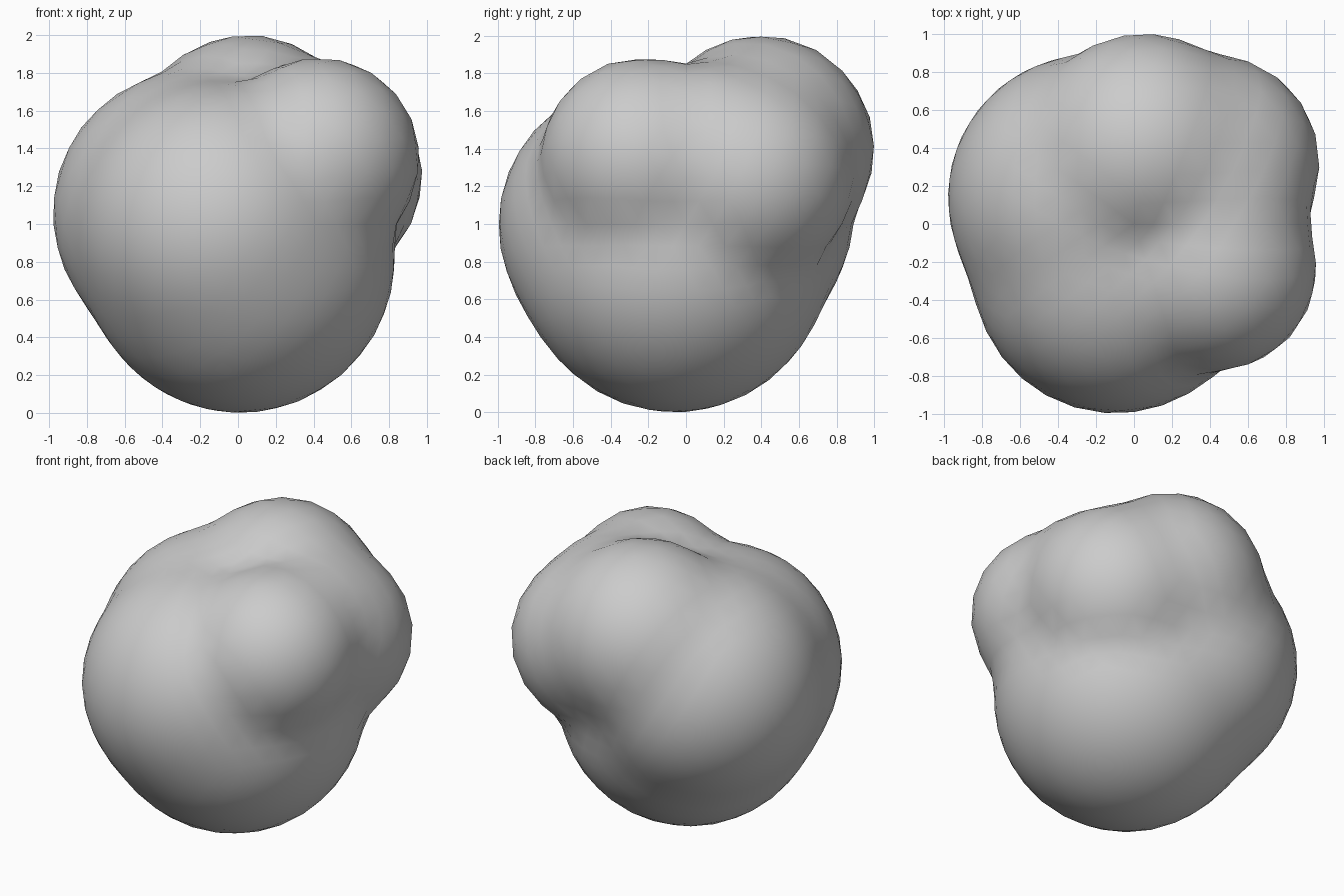
import bpy
import bmesh
import math
from mathutils import Vector

cube = bpy.data.objects.get("Cube")
if cube:
    bpy.data.objects.remove(cube, do_unlink=True)

# Lobes that melt into one lump: centre and radius
LOBES = [
    (Vector((0.01, -0.06, 0.82)), 0.82),    # main body
    (Vector((0.43, -0.24, 1.35)), 0.53),    # front left knob
    (Vector((0.05, 0.40, 1.40)), 0.60),     # top back knob
    (Vector((0.42, 0.33, 1.25)), 0.555),    # side knob
    (Vector((0.45, 0.12, 1.41)), 0.44),     # ridge joining the knobs
    (Vector((-0.23, 0.14, 1.06)), 0.75),    # broad right shoulder
    (Vector((-0.10, -0.25, 1.00)), 0.745),  # front swell
]
BLEND = 0.035
CORE = Vector((0, 0, 1))


def field(p):
    """Softly blended distance to the lobes, negative inside."""
    total = sum(math.exp(-((p - c).length - r) / BLEND) for c, r in LOBES)
    return -BLEND * math.log(total)


def surface_point(direction):
    """March inwards until the blended surface is met."""
    t = 1.6
    for _ in range(80):
        d = field(CORE + direction * t)
        if d < 0.0005:
            break
        t -= d * 0.9
    return CORE + direction * t


# Lump: a sphere mesh wrapped onto the blended lobes
bm = bmesh.new()
bmesh.ops.create_icosphere(bm, subdivisions=4, radius=1)
for v in bm.verts:
    v.co = surface_point(v.co.normalized())
for f in bm.faces:
    f.smooth = True

mesh = bpy.data.meshes.new("lump")
bm.to_mesh(mesh)
bm.free()
lump = bpy.data.objects.new("lump", mesh)
bpy.context.collection.objects.link(lump)

# Plain grey
grey = bpy.data.materials.new("plain_grey")
grey.use_nodes = True
colour = (0.6, 0.6, 0.6, 1)
grey.diffuse_color = colour
grey.node_tree.nodes["Principled BSDF"].inputs["Base Color"].default_value = colour
mesh.materials.append(grey)
